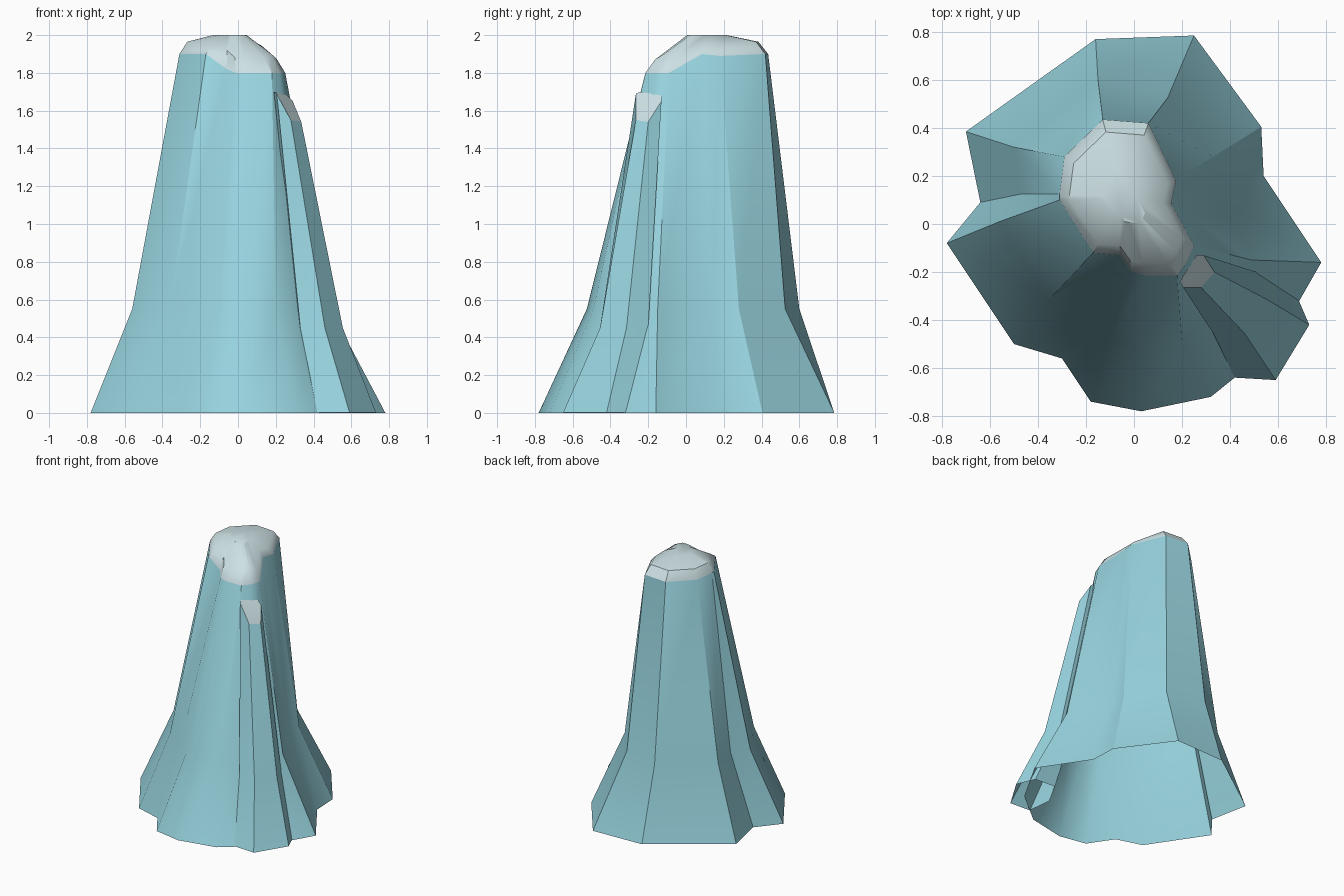
import bpy, bmesh, math

if "Cube" in bpy.data.objects:
    bpy.data.objects.remove(bpy.data.objects["Cube"])


def material(name, color):
    m = bpy.data.materials.new(name)
    m.diffuse_color = (*color, 1)
    m.use_nodes = True
    m.node_tree.nodes["Principled BSDF"].inputs["Base Color"].default_value = m.diffuse_color
    return m


ice = material("aqua ice", (0.31, 0.65, 0.73))
snow = material("pale snow", (0.61, 0.75, 0.78))


def loft(name, rings, angle):
    """Skin counterclockwise rings (open bottom), last ring gets filled.
    rings: list of (points, material index of the band ending at this ring)."""
    bm = bmesh.new()
    prev = None
    for pts, mat in rings:
        ring = [bm.verts.new(p) for p in pts]
        if prev:
            n = len(ring)
            for i in range(n):
                j = (i + 1) % n
                bm.faces.new((prev[i], prev[j], ring[j], ring[i])).material_index = mat
        prev = ring
    bm.faces.new(prev).material_index = 1
    me = bpy.data.meshes.new(name)
    bm.to_mesh(me)
    bm.free()
    me.materials.append(ice)
    me.materials.append(snow)
    ob = bpy.data.objects.new(name, me)
    bpy.context.collection.objects.link(ob)
    bpy.ops.object.select_all(action='DESELECT')
    ob.select_set(True)
    bpy.context.view_layer.objects.active = ob
    bpy.ops.object.shade_smooth_by_angle(angle=math.radians(angle))
    return ob


# Main peak: fluted outline at the ground, at the flare, and at the snow line
base = [(-.78, -.08), (-.50, -.50), (-.30, -.56), (-.18, -.74), (.03, -.78),
        (.32, -.72), (.58, -.51), (.78, -.16), (.54, .20), (.53, .405),
        (.25, .785), (-.16, .77), (-.70, .385), (-.64, .09)]
flare = [(-.56, .01), (-.36, -.32), (-.20, -.42), (-.10, -.48), (.03, -.525),
         (.20, -.49), (.37, -.36), (.49, -.15), (.33, .14), (.33, .28),
         (.14, .525), (-.15, .60), (-.50, .32), (-.47, .125)]
rim = [(-.31, .10, 1.90), (-.17, -.12, 1.90), (-.06, -.13, 1.82), (-.01, -.20, 1.80),
       (.05, -.215, 1.80), (.18, -.215, 1.80), (.22, -.16, 1.80), (.25, -.09, 1.80),
       (.155, .085, 1.90), (.175, .18, 1.89), (.06, .42, 1.90), (-.13, .435, 1.90),
       (-.29, .28, 1.90), (-.31, .125, 1.90)]


# Snow cap: rim drawn inward, sloping down toward the front right lobe
def cap(scale, top, lift):
    out = []
    for x, y, z in rim:
        x, y = -.05 + (x + .05) * scale, .11 + (y - .11) * scale
        out.append((x, y, min(top, 1.985 + .7 * y + lift, 2.05 - .85 * x + lift)))
    return out


loft("ice_peak", [([(x, y, 0) for x, y in base], 0),
                  ([(x, y, .55) for x, y in flare], 0),
                  (rim, 0), (cap(.84, 1.965, 0), 1), (cap(.32, 2.0, .03), 1)], 32)

# Small side spire at the front right, cut off at a slant
s_base = [(.42, -.64), (.59, -.65), (.73, -.42), (.67, -.28), (.50, -.27), (.40, -.45)]
s_mid = [(.33, -.455), (.46, -.455), (.555, -.315), (.51, -.20), (.40, -.20), (.32, -.33)]
s_top = [(.205, -.265, 1.69), (.28, -.265, 1.55), (.335, -.20, 1.54),
         (.29, -.13, 1.65), (.26, -.13, 1.68), (.19, -.24, 1.70)]
loft("side_spire", [([(x, y, .003) for x, y in s_base], 0),
                    ([(x, y, .45) for x, y in s_mid], 0), (s_top, 0)], 25)
